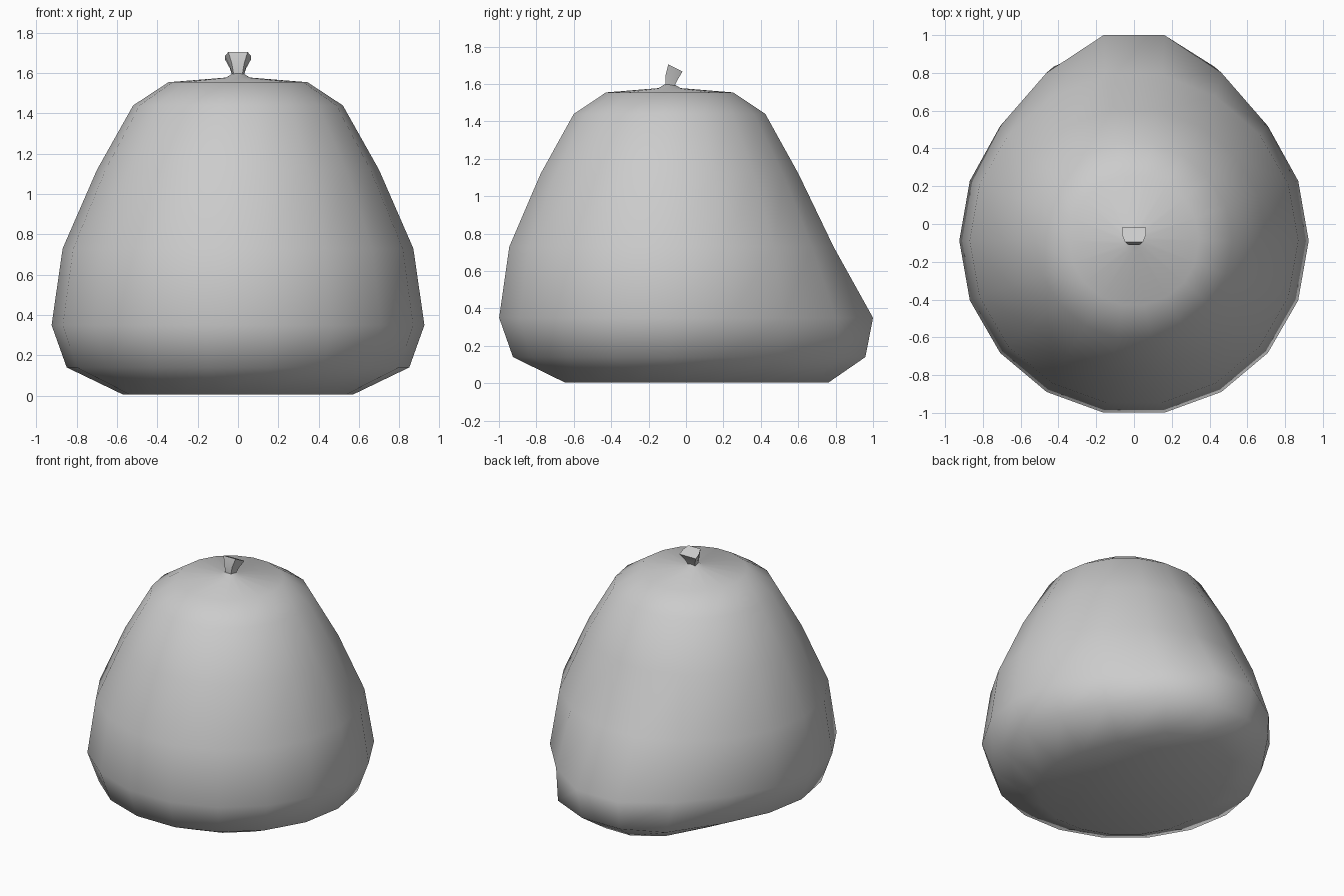
import bpy, bmesh
from math import sin, cos, radians

if "Cube" in bpy.data.objects:
    bpy.data.objects.remove(bpy.data.objects["Cube"])

SIDES = 18
CY = -0.088  # sack axis sits slightly forward of centre


def loft(name, rings):
    """Skin a list of equal-length vertex rings and cap both ends."""
    bm = bmesh.new()
    loops = [[bm.verts.new(p) for p in ring] for ring in rings]
    n = len(loops[0])
    for a, b in zip(loops, loops[1:]):
        for i in range(n):
            j = (i + 1) % n
            bm.faces.new((a[i], a[j], b[j], b[i]))
    bm.faces.new(loops[0][::-1])
    bm.faces.new(loops[-1])
    bmesh.ops.recalc_face_normals(bm, faces=bm.faces[:])
    mesh = bpy.data.meshes.new(name)
    bm.to_mesh(mesh)
    bm.free()
    mesh.shade_smooth()
    obj = bpy.data.objects.new(name, mesh)
    bpy.context.collection.objects.link(obj)
    return obj


# Sack body: z, radius, and backward sag of the vertices at 80, 60 and 40 degrees
PROFILE = [
    (0.005, 0.57, (0.29, 0.24, 0.09)),
    (0.14, 0.85, (0.21, 0.185, 0.045)),
    (0.35, 0.925, (0.177, 0.088, 0.012)),
    (0.73, 0.87, (0.02, 0.008, 0)),
    (1.12, 0.70, (0, 0, 0)),
    (1.44, 0.52, (0, 0, 0)),
    (1.555, 0.345, (0, 0, 0)),
    (1.578, 0.06, (0, 0, 0)),
    (1.597, 0.028, (0, 0, 0)),
]


def body_ring(z, r, sag):
    by_angle = dict(zip((80, 60, 40), sag))
    ring = []
    for i in range(SIDES):
        deg = i * 360 // SIDES
        push = by_angle.get(min(deg, 180 - deg), 0)
        a = radians(deg)
        ring.append((r * cos(a), CY + r * sin(a) + push, z))
    return ring


loft("sack_body", [body_ring(*p) for p in PROFILE])


# Gathered neck flaring into a tilted tuft: half width, front y/z, back y/z
def tuft_ring(w, yf, zf, yb, zb):
    ym, zm = (yf + yb) / 2, (zf + zb) / 2
    return [(-w * 0.75, yf, zf), (w * 0.75, yf, zf), (w, ym, zm),
            (w, yb, zb), (-w, yb, zb), (-w, ym, zm)]


tuft = loft("sack_tuft", [
    tuft_ring(0.028, -0.110, 1.590, -0.062, 1.588),
    tuft_ring(0.040, -0.110, 1.645, -0.045, 1.623),
    tuft_ring(0.064, -0.095, 1.705, -0.018, 1.667),
])
bpy.context.view_layer.objects.active = tuft
tuft.select_set(True)
bpy.ops.object.shade_smooth_by_angle(angle=radians(40))
